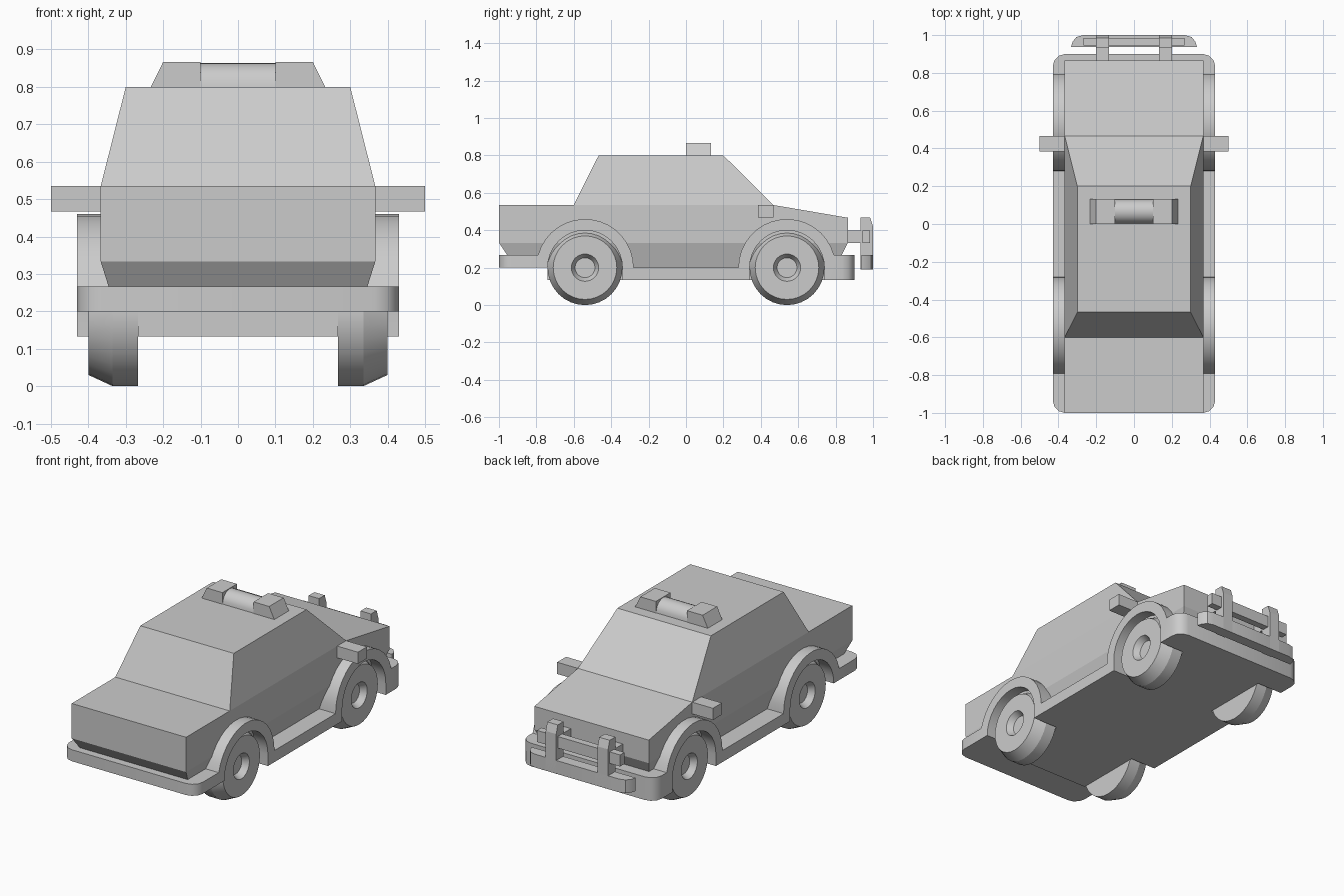
import bpy, bmesh
from math import sin, cos, asin, degrees, radians, pi

if "Cube" in bpy.data.objects:
    bpy.data.objects.remove(bpy.data.objects["Cube"])


def finish(name, bm, smooth=0):
    bmesh.ops.recalc_face_normals(bm, faces=bm.faces)
    me = bpy.data.meshes.new(name)
    bm.to_mesh(me)
    bm.free()
    ob = bpy.data.objects.new(name, me)
    bpy.context.collection.objects.link(ob)
    if smooth:
        bpy.ops.object.select_all(action='DESELECT')
        ob.select_set(True)
        bpy.context.view_layer.objects.active = ob
        bpy.ops.object.shade_smooth_by_angle(angle=radians(smooth))
    return ob


def frustum(name, bottom, top, z0, z1):
    """Block between two rectangles given as (x0, x1, y0, y1)."""
    bm = bmesh.new()
    rings = []
    for (x0, x1, y0, y1), z in ((bottom, z0), (top, z1)):
        rings.append([bm.verts.new((x, y, z)) for x, y in
                      ((x0, y0), (x1, y0), (x1, y1), (x0, y1))])
    a, b = rings
    bm.faces.new(a[::-1])
    bm.faces.new(b)
    for i in range(4):
        j = (i + 1) % 4
        bm.faces.new((a[i], a[j], b[j], b[i]))
    return finish(name, bm)


def box(name, x0, x1, y0, y1, z0, z1):
    return frustum(name, (x0, x1, y0, y1), (x0, x1, y0, y1), z0, z1)


def prism_x(profile, x0, x1):
    """Extrude a (y, z) profile along x."""
    bm = bmesh.new()
    f = bm.faces.new([bm.verts.new((x0, y, z)) for y, z in profile])
    r = bmesh.ops.extrude_face_region(bm, geom=[f])
    vs = [v for v in r['geom'] if isinstance(v, bmesh.types.BMVert)]
    bmesh.ops.translate(bm, verts=vs, vec=(x1 - x0, 0, 0))
    return bm


def arc(cy, cz, r, a0, a1, n):
    return [(cy + r * cos(radians(a0 + (a1 - a0) * i / n)),
             cz + r * sin(radians(a0 + (a1 - a0) * i / n))) for i in range(n + 1)]


W = 0.367      # body half width
AXLE = 0.54

# Body shell, tapered underside and cabin
finish("body", prism_x([(-1, .333), (-1, .535), (.467, .535), (.865, .467), (.865, .333)], -W, W))
frustum("lower_body", (-.325, .325, -.91, .80), (-W, W, -1, .865), .2, .333)
frustum("cabin", (-W, W, -.6, .467), (-.3, .3, -.467, .2), .535, .8)

# Bumpers, sills and wheel arches as one side profile
low = degrees(asin(.067 / .26))
profile = ([(-1, .2), (-1, .267)]
           + arc(-AXLE, .2, .26, 180 - low, 0, 16)
           + arc(AXLE, .2, .26, 180, low, 16)
           + [(.9, .267), (.9, .133), (.74, .133)]
           + arc(AXLE, .2, .2, 0, 180, 16)
           + [(.34, .133), (-.34, .133)]
           + arc(-AXLE, .2, .2, 0, 180, 16))
bm = prism_x(profile, -.43, .43)
corners = []
for e in bm.edges:
    a, b = (v.co for v in e.verts)
    if abs(a.x - b.x) < 1e-4 and abs(a.y - b.y) < 1e-4 and (a.y < -.99 or a.y > .89):
        corners.append(e)
bmesh.ops.bevel(bm, geom=corners, offset=.065, segments=3, profile=.5, affect='EDGES')
finish("bumpers_and_arches", bm, 35)
box("floor", -.267, .267, -.74, .75, .133, .26)

# Wheels turned from a (radius, x) section
section = [(0, .267), (.2, .267), (.2, .335), (.17, .40), (.073, .40), (.053, .365), (0, .365)]
for side, s in (("left", -1), ("right", 1)):
    for end, y in (("rear", -AXLE), ("front", AXLE)):
        bm = bmesh.new()
        vs = [bm.verts.new((s * x, y, .2 + r)) for r, x in section]
        es = [bm.edges.new(p) for p in zip(vs, vs[1:])]
        bmesh.ops.spin(bm, geom=vs + es, cent=(0, y, .2), axis=(1, 0, 0),
                       angle=2 * pi, steps=32, use_merge=True)
        bmesh.ops.remove_doubles(bm, verts=bm.verts, dist=1e-4)
        finish(f"{end}_{side}_wheel", bm, 20)

# Mirrored side details
for side, s in (("left", -1), ("right", 1)):
    def span(a, b):
        return tuple(sorted((s * a, s * b)))
    box(f"{side}_mirror", *span(.34, .5), .385, .467, .467, .535)
    # Push bar upright with chamfered top, and its mount
    finish(f"{side}_push_bar_upright",
           prism_x([(.933, .19), (1, .19), (1, .42), (.985, .467), (.933, .467)], *span(.133, .2)))
    box(f"{side}_push_bar_mount", *span(.133, .2), .84, .94, .333, .4)
    # Sloped lamp ends of the roof light
    frustum(f"{side}_roof_lamp", (*span(.1, .233), 0, .133), (*span(.1, .2), 0, .133), .8, .867)

# Push bar rails: thin upper one, wide lower one with rounded front corners
box("push_bar_upper_rail", -.267, .267, .945, .985, .333, .4)
bm = bmesh.new()
right = [(.333, .937), (.325, .965), (.305, .99), (.27, 1)]
outline = right + [(-x, y) for x, y in right[::-1]]
f = bm.faces.new([bm.verts.new((x, y, .19)) for x, y in outline])
r = bmesh.ops.extrude_face_region(bm, geom=[f])
bmesh.ops.translate(bm, vec=(0, 0, .077),
                    verts=[v for v in r['geom'] if isinstance(v, bmesh.types.BMVert)])
finish("push_bar_lower_rail", bm, 35)

# Rounded centre of the roof light
finish("roof_light_centre", prism_x(arc(.0665, .8, .0645, 0, 180, 12), -.1, .1), 30)
